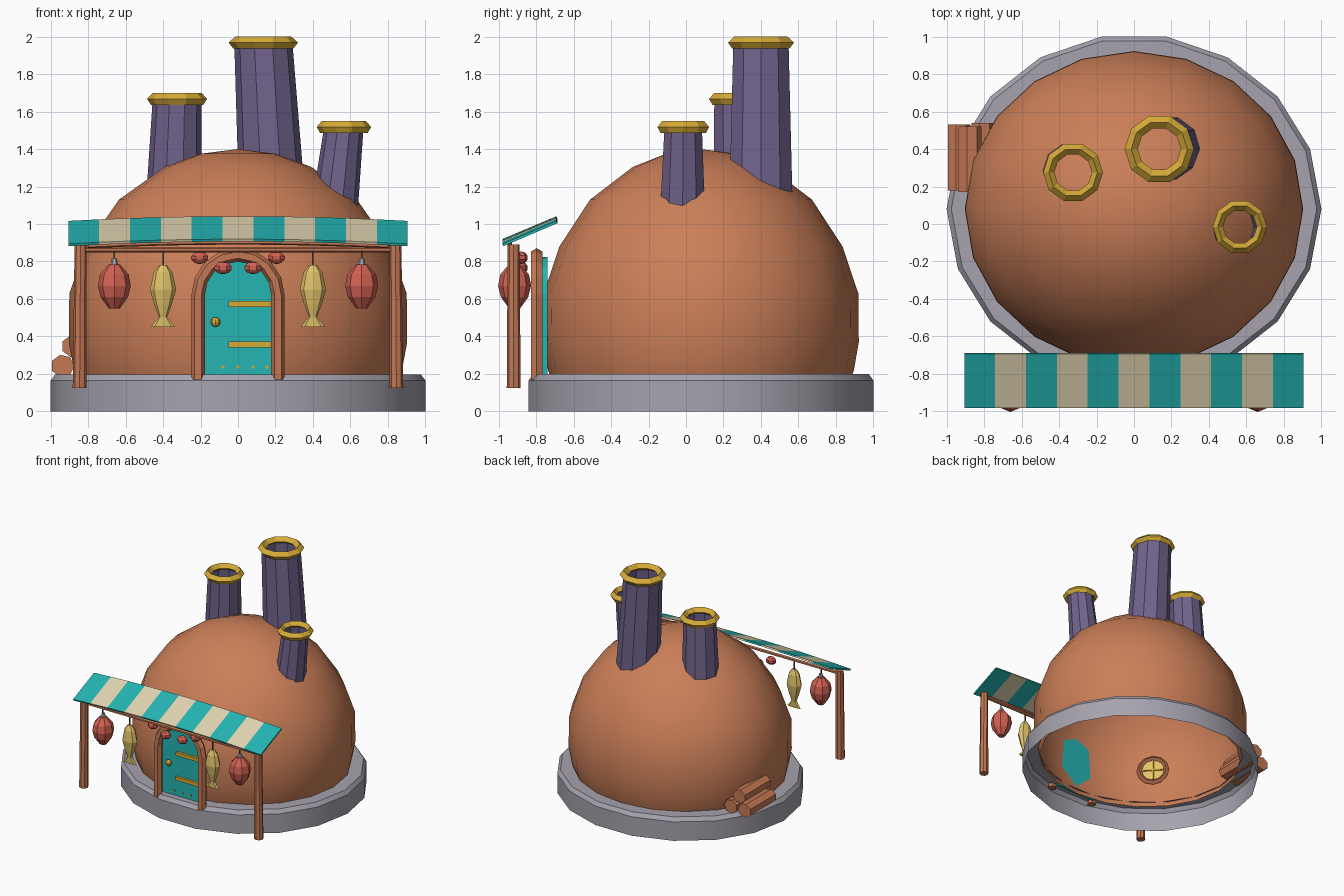
import bpy, bmesh, math
from mathutils import Matrix, Vector

if "Cube" in bpy.data.objects:
    bpy.data.objects.remove(bpy.data.objects["Cube"])

def mat(name, rgb):
    m = bpy.data.materials.new(name)
    m.diffuse_color = (*rgb, 1)
    m.use_nodes = True
    m.node_tree.nodes["Principled BSDF"].inputs["Base Color"].default_value = m.diffuse_color
    return m

CLAY = mat("terracotta", (.60, .212, .098))
WOOD = mat("wood", (.56, .19, .09))
STONE = mat("grey stone", (.38, .365, .42))
PURPLE = mat("purple clay", (.165, .125, .265))
GOLD = mat("gold", (.68, .41, .04))
TEAL = mat("teal", (.018, .46, .45))
CREAM = mat("cream", (.75, .66, .44))
RED = mat("red", (.64, .12, .085))
FISH = mat("pale yellow", (.74, .54, .14))
DARK = mat("dark string", (.08, .05, .05))

def finish(bm, name, mats, smooth=None):
    bmesh.ops.remove_doubles(bm, verts=bm.verts, dist=1e-4)
    bmesh.ops.recalc_face_normals(bm, faces=bm.faces)
    me = bpy.data.meshes.new(name)
    bm.to_mesh(me)
    bm.free()
    for m in mats:
        me.materials.append(m)
    ob = bpy.data.objects.new(name, me)
    bpy.context.collection.objects.link(ob)
    if smooth:
        bpy.ops.object.select_all(action='DESELECT')
        ob.select_set(True)
        bpy.context.view_layer.objects.active = ob
        bpy.ops.object.shade_smooth_by_angle(angle=math.radians(smooth))
    return ob

def skin(bm, loops, close=False, caps=False):
    rings = [[bm.verts.new(p) for p in l] for l in loops]
    n = len(rings[0])
    pairs = list(zip(rings, rings[1:])) + ([(rings[-1], rings[0])] if close else [])
    for a, b in pairs:
        for i in range(n):
            j = (i + 1) % n
            bm.faces.new((a[i], a[j], b[j], b[i]))
    if caps:
        bm.faces.new(rings[0])
        bm.faces.new(rings[-1])

def loft(name, rings, n, m, close=False, caps=False, smooth=None, matrix=None):
    """rings: (cx, cy, z, rx, ry) stacked along z"""
    bm = bmesh.new()
    skin(bm, [[(cx + rx * math.cos(2 * math.pi * i / n), cy + ry * math.sin(2 * math.pi * i / n), z)
               for i in range(n)] for cx, cy, z, rx, ry in rings], close, caps)
    if matrix:
        bm.transform(matrix)
    return finish(bm, name, [m], smooth)

def tube(name, path, y, r, m, n=6):
    """sweep an n-gon along a path of (x, z) points at depth y"""
    bm, loops = bmesh.new(), []
    pts = [Vector((x, y, z)) for x, z in path]
    for i, p in enumerate(pts):
        t = (pts[min(i + 1, len(pts) - 1)] - pts[max(i - 1, 0)]).normalized()
        side = Vector((t.z, 0, -t.x))
        loops.append([p + side * r * math.cos(2 * math.pi * k / n) + Vector((0, r, 0)) * math.sin(2 * math.pi * k / n)
                      for k in range(n)])
    skin(bm, loops, caps=True)
    return finish(bm, name, [m])

def box(name, c, s, m, matrix=None):
    bm = bmesh.new()
    bmesh.ops.create_cube(bm, size=1, matrix=Matrix.Translation(c) @ Matrix.Diagonal((*s, 1)))
    if matrix:
        bm.transform(matrix)
    return finish(bm, name, [m])

def ball(name, c, s, m, u=8, v=6):
    bm = bmesh.new()
    bmesh.ops.create_uvsphere(bm, u_segments=u, v_segments=v, radius=1,
                              matrix=Matrix.Translation(c) @ Matrix.Diagonal((*s, 1)))
    return finish(bm, name, [m])

# Stone base ring and clay dome, both hollow from below
CY = .08
loft("stone_base", [(0, CY, z, r, r * .934) for r, z in
     [(1, 0), (1, .165), (.975, .198), (.86, .198)]], 18, STONE, smooth=30)
loft("dome", [(0, CY, z, r, r * .933) for r, z in
     [(.85, .15), (.875, .22), (.903, .37), (.9, .63), (.81, .88), (.635, 1.13),
      (.39, 1.305), (.2, 1.375), (0, 1.4)]], 20, CLAY, smooth=40)

# Chimneys: open leaning tubes with a diamond-section rim
for name, (bx, by, bz, br), (tx, ty, tz, tr), ro, ri in [
        ("tall", (.18, .40, 1.17, .176), (.135, .40, 2.0, .155), .185, .115),
        ("left", (-.34, .285, 1.2, .146), (-.325, .275, 1.7, .13), .16, .10),
        ("right", (.515, -.018, 1.08, .125), (.565, -.015, 1.55, .105), .145, .09)]:
    loft(name + "_chimney", [(bx, by, bz, br, br), (tx, ty, tz - .03, tr, tr)], 10, PURPLE)
    mid = (ro + ri) / 2
    loft(name + "_chimney_rim", [(tx, ty, z, r, r) for r, z in
         [(ro, tz - .032), (mid, tz), (ri, tz - .032), (mid + .01, tz - .064)]], 10, GOLD, close=True)

# Striped awning, slightly arched
W, N = .905, 11
def arch(x):
    return .025 * (1 - (x / W) ** 2)
bm = bmesh.new()
cols = []
for i in range(N + 1):
    x = -W + 2 * W * i / N
    cols.append([bm.verts.new((x, y, z + arch(x))) for y, z in [(-.978, .888), (-.69, 1.01)]])
for i in range(N):
    f = bm.faces.new((cols[i][0], cols[i + 1][0], cols[i + 1][1], cols[i][1]))
    f.material_index = i % 2
awning = finish(bm, "awning", [TEAL, CREAM])
mod = awning.modifiers.new("thickness", 'SOLIDIFY')
mod.thickness, mod.offset = .014, 0

# Awning beams and posts
tube("awning_beam", [(-.83, .862), (.83, .862)], -.92, .014, WOOD)
tube("arched_beam", [(x / 10, .878 + arch(x / 10)) for x in range(-8, 9, 2)], -.94, .013, WOOD)
for s, side in ((-1, "left"), (1, "right")):
    loft(side + "_post", [(s * .845, -.92, .125, .037, .037), (s * .84, -.92, .89, .032, .032)], 8, WOOD, caps=True)

    # Hanging lantern and fish on strings
    loft(side + "_lantern", [(s * .66, -.915, z, r, r) for z, r in
         [(.55, .03), (.61, .073), (.67, .088), (.73, .077), (.785, .03)]], 8, RED, caps=True)
    loft(side + "_lantern_cap", [(s * .66, -.915, z, r, r) for z, r in [(.785, .02), (.815, .014)]], 6, STONE, caps=True)
    loft(side + "_fish", [(s * .4, -.92, z, a, b) for z, a, b in
         [(.45, .065, .01), (.505, .022, .016), (.57, .047, .032), (.65, .07, .045),
          (.74, .05, .035), (.782, .02, .015)]], 8, FISH, caps=True)
    for x, label in ((.66, "lantern"), (.4, "fish")):
        box(f"{side}_{label}_string", (s * x, -.92, .825), (.008, .008, .09), DARK)
    # Small red bulbs over the door
    for k, (x, z) in enumerate([(.205, .82), (.08, .766)]):
        ball(f"{side}_bulb_{k}", (s * x, -.88, z), (.048, .036, .034), RED, 7, 5)

    # Round window sunk in the dome wall
    d = Vector((s * .63, -.58, 0)).normalized()
    M = Matrix.Translation(Vector((0, CY, .5)) + d * .825) @ d.to_track_quat('Z', 'Y').to_matrix().to_4x4()
    loft(side + "_window_frame", [(0, 0, z, r, r) for r, z in
         [(.135, 0), (.112, .028), (.088, 0), (.112, -.028)]], 12, WOOD, close=True, matrix=M)
    loft(side + "_window_glass", [(0, 0, -.005, .1, .1), (0, 0, .005, .1, .1)], 12, FISH, caps=True, matrix=M)
    box(side + "_window_bar_a", (0, 0, 0), (.18, .014, .03), GOLD, M)
    box(side + "_window_bar_b", (0, 0, 0), (.014, .18, .03), GOLD, M)

# Door leaf and arched frame
def door_path(w, z0, zs, h):
    arc = [(w * math.cos(math.pi * k / 8), zs + h * math.sin(math.pi * k / 8)) for k in range(9)]
    return [(w, z0)] + arc + [(-w, z0)]
bm = bmesh.new()
skin(bm, [[(x, y, z) for x, z in door_path(.195, .185, .63, .195)] for y in (-.765, -.74)], caps=True)
finish(bm, "door", [TEAL])
tube("door_frame", door_path(.213, .17, .62, .215), -.797, .036, WOOD)

# Door fittings
for k, z in enumerate((.357, .573)):
    box(f"hinge_{k}", (.063, -.775, z), (.23, .025, .03), GOLD)
ball("door_knob", (-.12, -.785, .477), (.026, .026, .026), GOLD)
for k, x in enumerate((-.08, 0, .08, .155)):
    box(f"door_stud_{k}", (x, -.767, .237), (.014, .01, .014), GOLD)

# Stacked logs at the back left
for k, (x, z, y0, y1) in enumerate([(-.936, .243, .18, .53), (-.81, .25, .20, .54), (-.878, .348, .17, .52)]):
    M = Matrix.Translation((x, 0, z)) @ Matrix.Rotation(math.radians(-90), 4, 'X')
    loft(f"log_{k}", [(0, 0, y0, .064, .06), (0, 0, y1, .064, .06)], 7, WOOD, caps=True, matrix=M)
